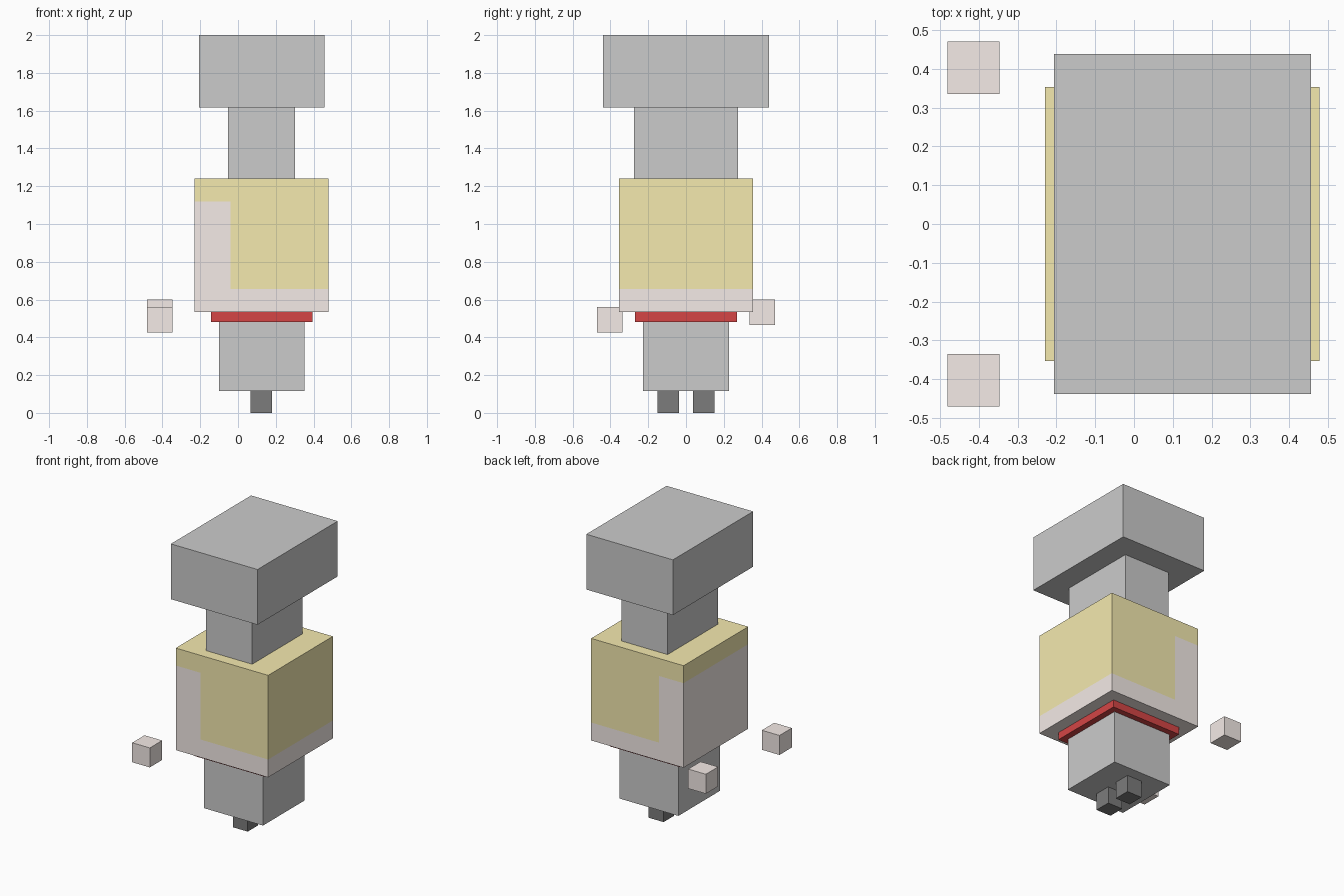
import bpy, bmesh

if "Cube" in bpy.data.objects:
    bpy.data.objects.remove(bpy.data.objects["Cube"])

CX = 0.125  # x centre of the stacked body


def material(name, rgb):
    m = bpy.data.materials.new(name)
    m.diffuse_color = (*rgb, 1.0)
    m.use_nodes = True
    m.node_tree.nodes["Principled BSDF"].inputs["Base Color"].default_value = m.diffuse_color
    return m


yellow = material("hair_yellow", (0.91, 0.82, 0.43))
skin = material("skin", (0.91, 0.83, 0.80))
red = material("scarf_red", (0.66, 0.06, 0.06))
black = material("foot_black", (0.2, 0.2, 0.2))


def box(name, cx, cy, hx, hy, z0, z1, mat=None):
    """Box from centre, half sizes and height range."""
    bm = bmesh.new()
    bmesh.ops.create_cube(bm, size=2)
    for v in bm.verts:
        v.co = (cx + v.co.x * hx, cy + v.co.y * hy, z1 if v.co.z > 0 else z0)
    me = bpy.data.meshes.new(name)
    bm.to_mesh(me)
    bm.free()
    ob = bpy.data.objects.new(name, me)
    bpy.context.collection.objects.link(ob)
    if mat:
        me.materials.append(mat)
    return ob


# Torso and neckband
box("torso", CX, 0, 0.226, 0.228, 0.117, 0.482)
box("neckband", CX, 0, 0.269, 0.269, 0.482, 0.533, red)

# Head: one box, cut along the hairline and coloured per face
FACE_X, CHIN_Z, BROW_Z = -0.04, 0.657, 1.119
head = box("head", CX, 0, 0.354, 0.354, 0.533, 1.24, skin)
head.data.materials.append(yellow)
bm = bmesh.new()
bm.from_mesh(head.data)
for co, no in (((FACE_X, 0, 0), (1, 0, 0)),
               ((0, 0, CHIN_Z), (0, 0, 1)),
               ((0, 0, BROW_Z), (0, 0, 1))):
    bmesh.ops.bisect_plane(bm, geom=bm.verts[:] + bm.edges[:] + bm.faces[:],
                           plane_co=co, plane_no=no)
for f in bm.faces:
    c = f.calc_center_median()
    f.material_index = int(c.z > BROW_Z or (c.z > CHIN_Z and c.x > FACE_X))
bm.to_mesh(head.data)
bm.free()

# Hat: narrow lower block and wide top block
box("hat_base", CX, 0, 0.177, 0.276, 1.24, 1.617)
box("hat_top", CX, 0, 0.332, 0.439, 1.617, 2.0)

# Feet and floating hands on both sides
for side, s, hand_z in (("right", -1, 0.426), ("left", 1, 0.465)):
    box(f"{side}_foot", 0.123, s * 0.094, 0.057, 0.057, 0, 0.117, black)
    box(f"{side}_hand", -0.414, s * 0.403, 0.0675, 0.0675,
        hand_z, hand_z + 0.135, skin)
